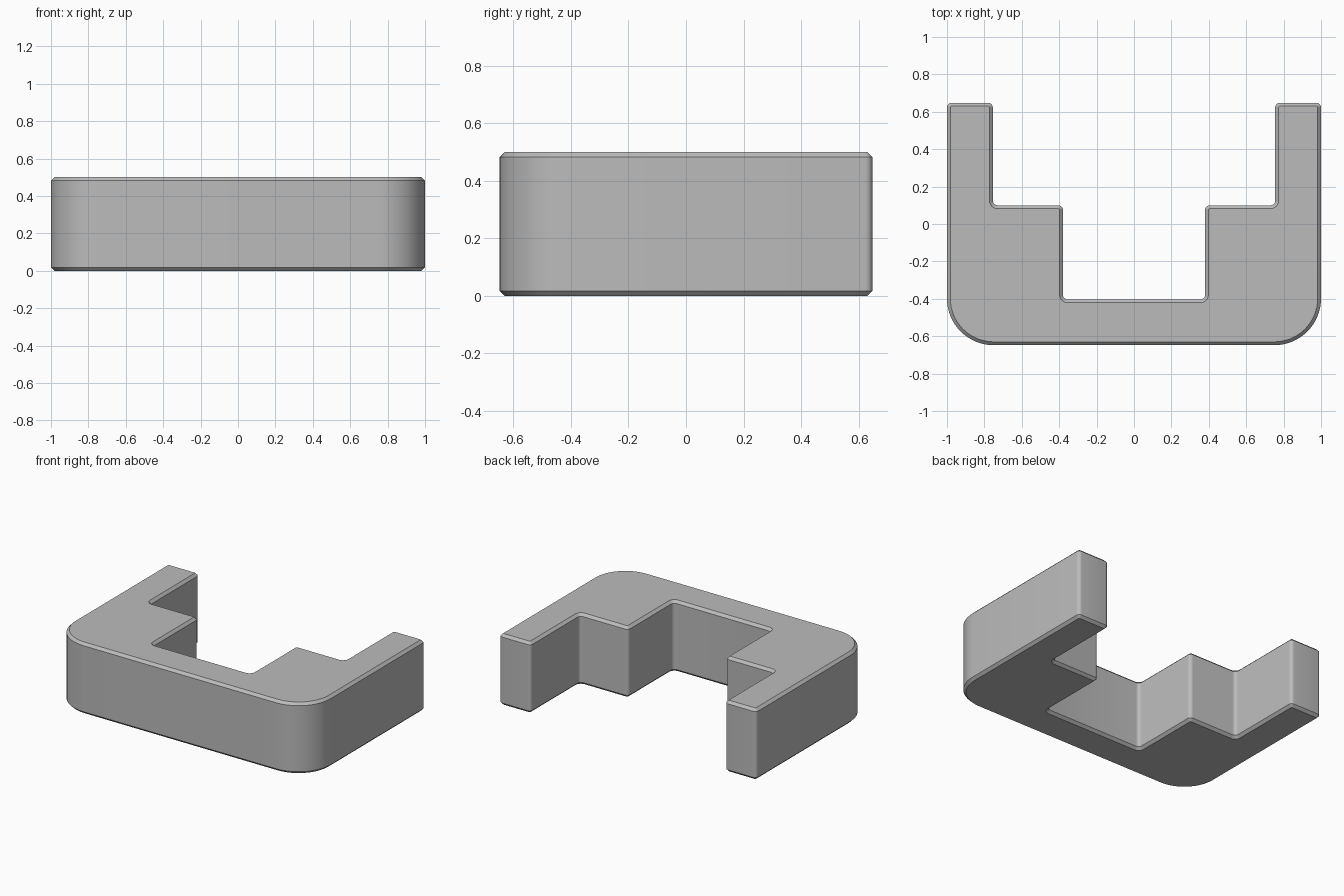
import bpy
import bmesh
from math import cos, sin, pi, radians
from mathutils import Vector

cube = bpy.data.objects.get("Cube")
if cube:
    bpy.data.objects.remove(cube, do_unlink=True)

HEIGHT = 0.5
CHAMFER = 0.018
SMALL, LARGE = 0.025, 0.25

# Left half of the stepped U outline, counter-clockwise: x, y, corner radius
half = [
    (1.0, -0.648, LARGE),
    (1.0, 0.648, SMALL),
    (0.755, 0.648, SMALL),
    (0.755, 0.10, SMALL),
    (0.38, 0.10, SMALL),
    (0.38, -0.403, SMALL),
]
corners = half + [(-x, y, r) for x, y, r in reversed(half)]


def rounded_outline(inset):
    """Outline with rounded corners, moved inwards by the inset."""
    points = []
    count = len(corners)
    for i, (x, y, radius) in enumerate(corners):
        p = Vector((x, y))
        to_prev = (Vector(corners[i - 1][:2]) - p).normalized()
        to_next = (Vector(corners[(i + 1) % count][:2]) - p).normalized()
        convex = to_next.cross(to_prev) > 0
        centre = p + radius * (to_prev + to_next)
        r = radius - inset if convex else radius + inset
        steps = 16 if radius == LARGE else 6
        for s in range(steps + 1):
            t = s / steps * pi / 2
            points.append(centre - r * (to_next * cos(t) + to_prev * sin(t)))
    return points


# Stack outlines into a solid with chamfered top and bottom rims
bm = bmesh.new()
levels = [(0, CHAMFER), (CHAMFER, 0), (HEIGHT - CHAMFER, 0), (HEIGHT, CHAMFER)]
rings = [[bm.verts.new((p.x, p.y, z)) for p in rounded_outline(inset)]
         for z, inset in levels]
for low, high in zip(rings, rings[1:]):
    for i in range(len(low)):
        j = (i + 1) % len(low)
        bm.faces.new((low[i], low[j], high[j], high[i]))
bm.faces.new(reversed(rings[0]))
bm.faces.new(rings[-1])
bmesh.ops.recalc_face_normals(bm, faces=bm.faces)

mesh = bpy.data.meshes.new("stepped_bracket")
bm.to_mesh(mesh)
bm.free()
bracket = bpy.data.objects.new("stepped_bracket", mesh)
bpy.context.collection.objects.link(bracket)

# Plain grey finish
grey = bpy.data.materials.new("plain_grey")
grey.use_nodes = True
colour = (0.5, 0.5, 0.5, 1)
grey.diffuse_color = colour
grey.node_tree.nodes["Principled BSDF"].inputs["Base Color"].default_value = colour
mesh.materials.append(grey)

# Smooth the rounded corners, keep the chamfers crisp
bpy.ops.object.select_all(action="DESELECT")
bracket.select_set(True)
bpy.context.view_layer.objects.active = bracket
bpy.ops.object.shade_smooth_by_angle(angle=radians(30))
